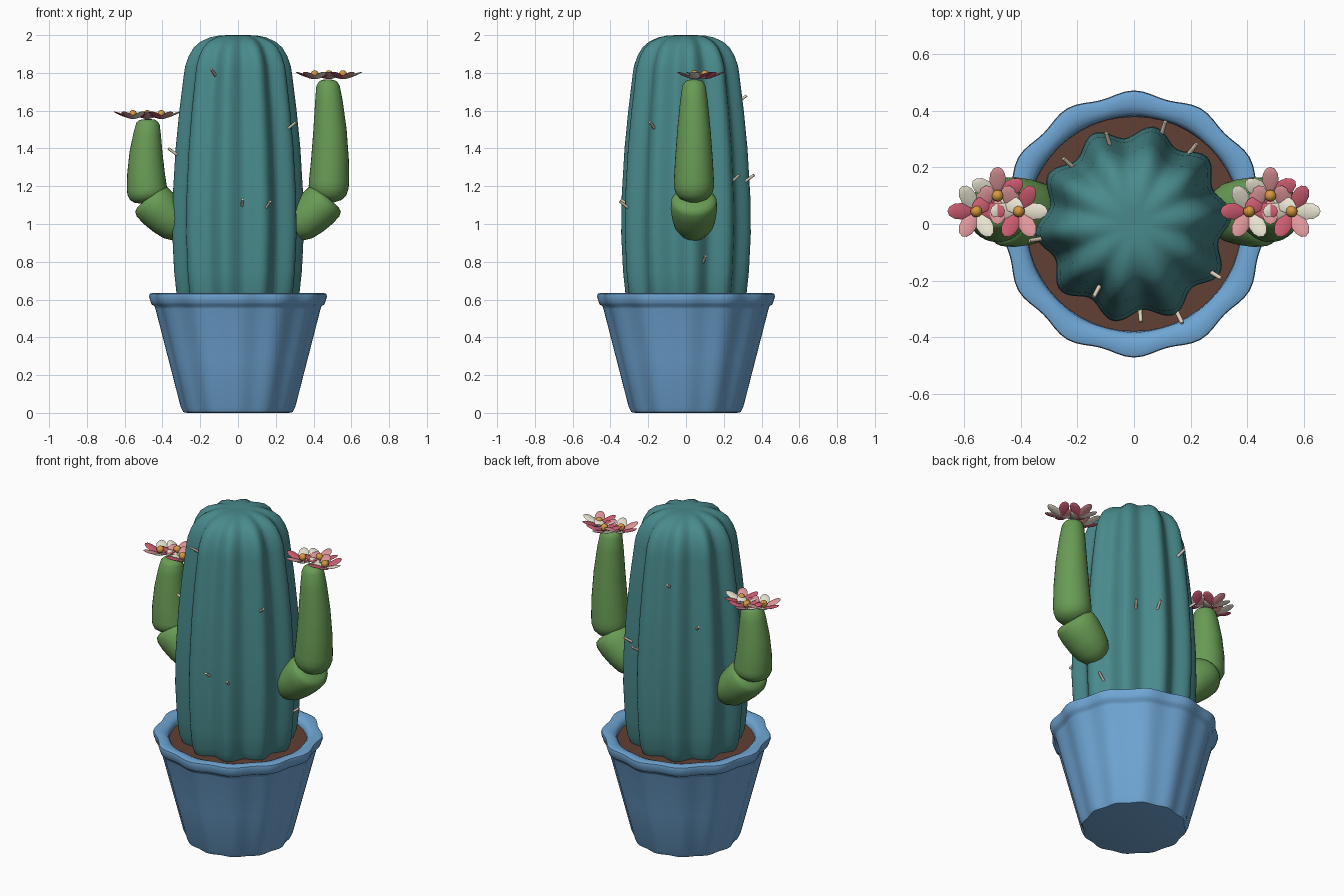
import bpy, bmesh
from math import pi, sin, cos, radians
from mathutils import Vector, Matrix

cube = bpy.data.objects.get("Cube")
if cube:
    bpy.data.objects.remove(cube, do_unlink=True)


def material(name, rgb):
    m = bpy.data.materials.new(name)
    m.use_nodes = True
    m.diffuse_color = (*rgb, 1)
    bsdf = m.node_tree.nodes["Principled BSDF"]
    bsdf.inputs["Base Color"].default_value = (*rgb, 1)
    bsdf.inputs["Roughness"].default_value = 0.8
    return m


TEAL = material("teal", (0.066, 0.253, 0.262))
GREEN = material("leaf green", (0.14, 0.33, 0.09))
BLUE = material("pot blue", (0.16, 0.38, 0.66))
BROWN = material("soil brown", (0.12, 0.05, 0.035))
ROSE = material("rose", (0.62, 0.11, 0.17))
PINK = material("pale pink", (0.74, 0.31, 0.33))
CREAM = material("cream", (0.80, 0.76, 0.63))
ORANGE = material("orange", (0.66, 0.32, 0.05))
BEIGE = material("spine beige", (0.72, 0.61, 0.48))


def finish(name, bm, *mats):
    """Store the mesh, shaded smooth with crisp edges kept."""
    bmesh.ops.recalc_face_normals(bm, faces=bm.faces)
    mesh = bpy.data.meshes.new(name)
    bm.to_mesh(mesh)
    bm.free()
    mesh.shade_smooth()
    mesh.set_sharp_from_angle(angle=radians(50))
    for m in mats:
        mesh.materials.append(m)
    ob = bpy.data.objects.new(name, mesh)
    bpy.context.collection.objects.link(ob)
    return ob


def loft(name, rings, mat):
    """Skin a list of rings of points, capping both ends."""
    bm = bmesh.new()
    loops = [[bm.verts.new(p) for p in ring] for ring in rings]
    n = len(loops[0])
    for a, b in zip(loops, loops[1:]):
        for i in range(n):
            j = (i + 1) % n
            bm.faces.new((a[i], a[j], b[j], b[i]))
    bm.faces.new(loops[0])
    bm.faces.new(loops[-1])
    return finish(name, bm, mat)


def fluted(name, profile, lobes, phase, segs, mat):
    """Lathe a profile of (radius, height, flute depth) with wavy sides."""
    rings = []
    for r, z, depth in profile:
        ring = []
        for i in range(segs):
            a = 2 * pi * i / segs
            rr = r * (1 - depth * (1 - cos(lobes * (a - phase))))
            ring.append((rr * cos(a), rr * sin(a), z))
        rings.append(ring)
    return loft(name, rings, mat)


def tube(name, path, mat, depth=1, segs=32):
    """Oval tube through (x, z, radius) points lying in one upright plane."""
    pts = [Vector((x, ARM_Y, z)) for x, z, r in path]
    rings = []
    for i, p in enumerate(pts):
        t = (pts[min(i + 1, len(pts) - 1)] - pts[max(i - 1, 0)]).normalized()
        side = Vector((0, depth, 0))
        up = t.cross(Vector((0, 1, 0)))
        rings.append([p + path[i][2] * (side * cos(a) + up * sin(a))
                      for a in (2 * pi * k / segs for k in range(segs))])
    return loft(name, rings, mat)


# Pot with a flared rolled rim, and soil
fluted("pot", [
    (0.27, 0.0, .02), (0.29, 0.004, .02), (0.303, 0.03, .02), (0.37, 0.29, .02),
    (0.437, 0.55, .02), (0.443, 0.566, .02), (0.457, 0.573, .02), (0.463, 0.59, .02),
    (0.471, 0.615, .02), (0.468, 0.63, .02), (0.455, 0.635, .02), (0.42, 0.634, .016),
    (0.395, 0.625, .008), (0.382, 0.61, .003), (0.375, 0.53, 0)], 12, 0, 96, BLUE)
fluted("soil", [(0.37, 0.54, 0), (0.379, 0.594, 0)], 1, 0, 48, BROWN)

# Ribbed trunk
trunk_profile = [
    (0.28, 0.55, .065), (0.308, 0.59, .065), (0.328, 0.64, .065), (0.34, 0.75, .065),
    (0.35, 0.95, .065), (0.347, 1.15, .065), (0.332, 1.4, .065), (0.312, 1.6, .065),
    (0.287, 1.8, .07), (0.28, 1.84, .07), (0.262, 1.89, .07), (0.235, 1.935, .07),
    (0.2, 1.965, .07), (0.15, 1.988, .07), (0.1, 1.998, .07), (0.05, 2.0, .07),
    (0.01, 1.997, 0)]
RIBS, RIB_PHASE = 10, radians(78)
fluted("trunk", trunk_profile, RIBS, RIB_PHASE, 160, TEAL)

# Arms: cupped elbow and upright limb, the right one shorter
ARM_Y = 0.042
ELBOW = [(.268, .958, .012), (.275, .962, .045), (.297, .974, .075), (.333, 1.0, .097),
         (.375, 1.038, .108), (.42, 1.082, .114), (.455, 1.117, .112), (.468, 1.132, .102),
         (.475, 1.14, .075)]
LIMB = [(.472, 1.115, .03), (.474, 1.135, .074), (.477, 1.16, .096), (.48, 1.195, .106),
        (.482, 1.23, .106), (.487, 1.34, .1), (.487, 1.5, .088), (.481, 1.65, .073),
        (.476, 1.73, .062), (.474, 1.752, .05), (.474, 1.762, .034), (.474, 1.766, .012)]


def petal(bm, angle, mat_index):
    """Flat pointed petal, rising outward from the flower base."""
    new = bmesh.ops.create_uvsphere(bm, u_segments=8, v_segments=6, radius=1)["verts"]
    place = Matrix.Rotation(angle, 4, 'Z') @ Matrix.Rotation(radians(-21), 4, 'Y')
    for v in new:
        u = v.co.z
        width = 0.029 * (1 + 0.1 * u)
        v.co = place @ Vector((0.056 + 0.053 * u, v.co.y * width, v.co.x * 0.006))
    for f in {f for v in new for f in v.link_faces}:
        f.material_index = mat_index


def flower(name, x, y, z, turn, shift):
    bm = bmesh.new()
    for k in range(6):
        petal(bm, turn + k * pi / 3, (k + shift) % 3)
    heart = bmesh.ops.create_uvsphere(bm, u_segments=12, v_segments=8, radius=0.021)["verts"]
    bmesh.ops.translate(bm, verts=heart, vec=(0, 0, 0.027))
    for f in {f for v in heart for f in v.link_faces}:
        f.material_index = 3
    ob = finish(name, bm, ROSE, PINK, CREAM, ORANGE)
    ob.location = (x, y, z)


for label, s, stretch in (("left", 1, 1.0), ("right", -1, 0.684)):
    tube(label + "_elbow", [(s * x, z, r) for x, z, r in ELBOW], GREEN, 1.08)
    limb = [(s * x, 1.10 + (z - 1.10) * stretch, r) for x, z, r in LIMB]
    tube(label + "_limb", limb, GREEN)
    top = limb[-1][1]
    # Three blossoms crown each arm
    blossoms = ((-.075, .045, 0, 0), (0, .10, pi / 6, 0), (.075, .045, 0, 2))
    for i, (dx, y, turn, shift) in enumerate(blossoms):
        flower(f"{label}_flower_{i + 1}", s * 0.481 + dx, y, top, turn, shift)


# Spines scattered over the trunk: (angle in degrees, height)
def trunk_radius(a, z):
    for (r0, z0, d), (r1, z1, _) in zip(trunk_profile, trunk_profile[1:]):
        if z0 <= z <= z1:
            r = r0 + (r1 - r0) * (z - z0) / (z1 - z0)
            return r * (1 - d * (1 - cos(RIBS * (a - RIB_PHASE))))


SPINES = [(-119, 1.79), (-32, 1.51), (-64, 1.09), (-86, 1.1), (17, 0.8),
          (52, 1.23), (73, 1.23), (107, 1.65), (137, 1.4), (-171, 1.37)]
for i, (deg, z) in enumerate(SPINES):
    a = radians(deg)
    out = Vector((cos(a), sin(a), 0.7)).normalized()
    base = Vector((cos(a), sin(a), 0)) * trunk_radius(a, z) + Vector((0, 0, z))
    bm = bmesh.new()
    bmesh.ops.create_cone(bm, cap_ends=True, segments=8, radius1=0.008,
                          radius2=0.007, depth=0.07)
    turn = out.to_track_quat('Z', 'Y').to_matrix().to_4x4()
    bm.transform(Matrix.Translation(base + out * 0.017) @ turn)
    finish(f"spine_{i + 1}", bm, BEIGE)
